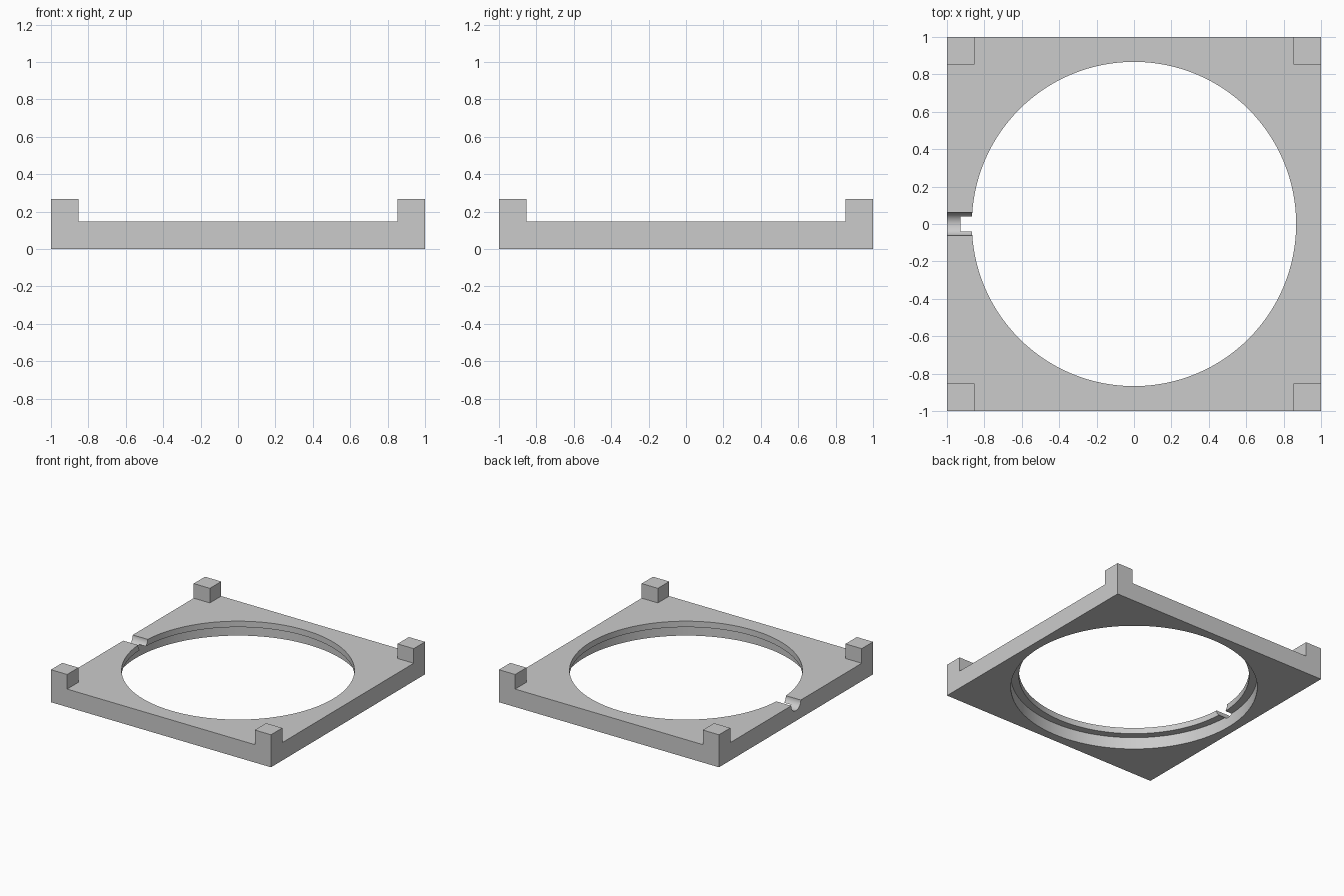
import bpy
import math

cube = bpy.data.objects.get("Cube")
if cube:
    bpy.data.objects.remove(cube, do_unlink=True)

DECK, TOP, POST = 0.147, 0.267, 0.147   # deck height, post height, post width
HOLE, RECESS, LIP_Z = 0.867, 0.928, 0.098


def box(name, size, centre):
    bpy.ops.mesh.primitive_cube_add(size=1, location=centre)
    ob = bpy.context.object
    ob.name = name
    ob.scale = size
    bpy.ops.object.transform_apply(location=True, rotation=False, scale=True)
    return ob


def cylinder(name, radius, depth, centre, rotation=(0, 0, 0), sides=128):
    bpy.ops.mesh.primitive_cylinder_add(vertices=sides, radius=radius, depth=depth,
                                        location=centre, rotation=rotation)
    ob = bpy.context.object
    ob.name = name
    return ob


def cut(body, cutter):
    cutter.hide_render = True
    mod = body.modifiers.new(cutter.name, 'BOOLEAN')
    mod.operation = 'DIFFERENCE'
    mod.solver = 'EXACT'
    mod.object = cutter
    bpy.context.view_layer.objects.active = body
    bpy.ops.object.modifier_apply(modifier=mod.name)
    bpy.data.objects.remove(cutter, do_unlink=True)


# Solid block for the frame
frame = box("square_frame", (2, 2, TOP), (0, 0, TOP / 2))

# Lower the deck between the corner posts
span = 2 * (1 - POST)
for size in ((span, 3, 1), (3, span, 1)):
    cut(frame, box("deck_cutter", size, (0, 0, DECK + 0.5)))

# Round opening, with a wider recess underneath that leaves a thin lip
cut(frame, cylinder("opening_cutter", HOLE, 2, (0, 0, 0)))
cut(frame, cylinder("recess_cutter", RECESS, 1, (0, 0, LIP_Z - 0.5)))

# Half-round channel across the right side
cut(frame, cylinder("channel_cutter", 0.062, 0.5, (-1, 0, DECK - 0.001),
                    (0, math.pi / 2, 0), 48))

# Grey finish
grey = bpy.data.materials.new("plain_grey")
grey.use_nodes = True
colour = (0.6, 0.6, 0.6, 1)
grey.diffuse_color = colour
grey.node_tree.nodes["Principled BSDF"].inputs["Base Color"].default_value = colour
frame.data.materials.clear()
frame.data.materials.append(grey)

bpy.ops.object.select_all(action='DESELECT')
frame.select_set(True)
bpy.context.view_layer.objects.active = frame
bpy.ops.object.shade_smooth_by_angle(angle=math.radians(30))
